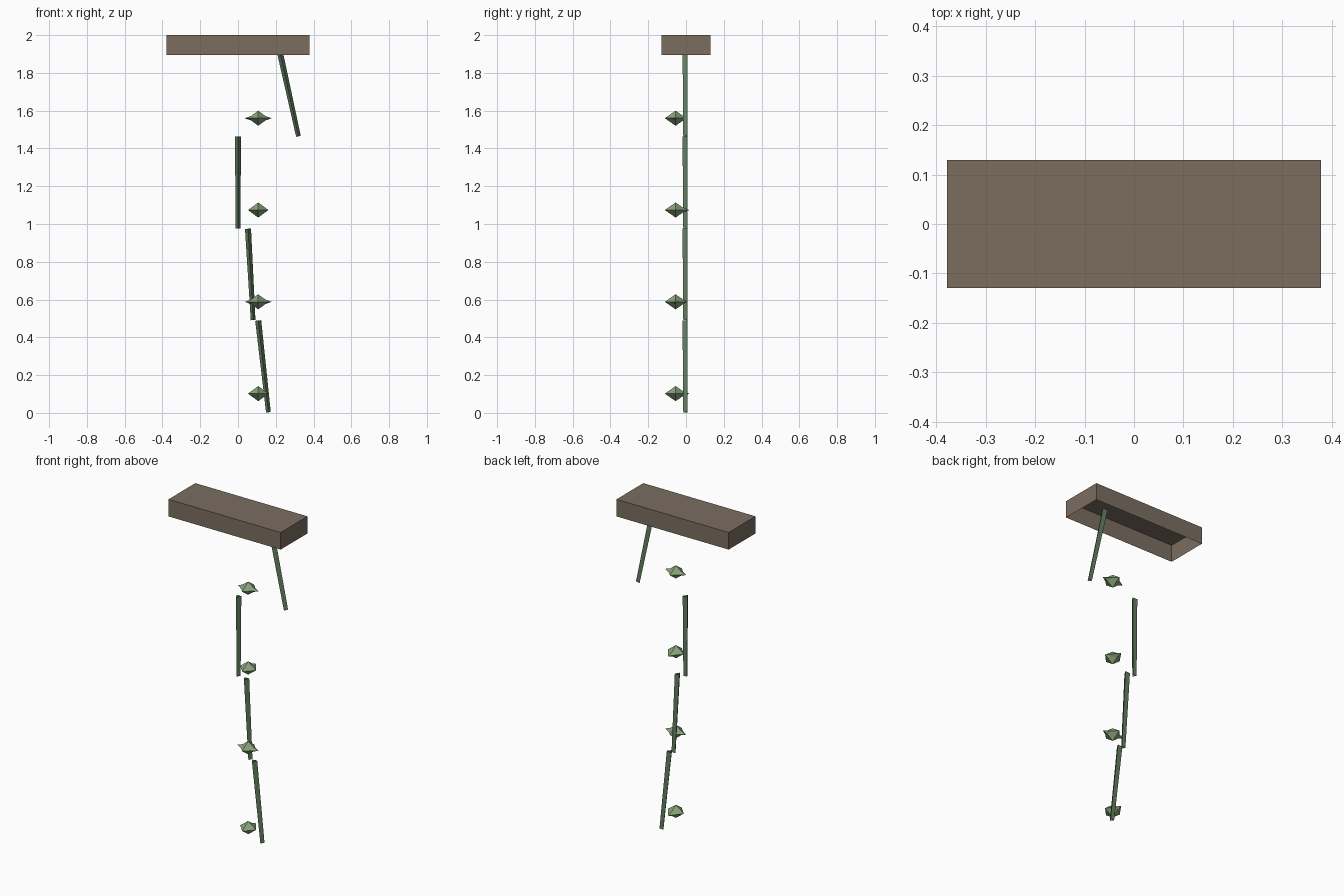
import bpy, bmesh
from math import atan2, pi
from mathutils import Matrix, Vector

if "Cube" in bpy.data.objects:
    bpy.data.objects.remove(bpy.data.objects["Cube"])


def material(name, rgb):
    m = bpy.data.materials.new(name)
    m.diffuse_color = (*rgb, 1)
    m.use_nodes = True
    m.node_tree.nodes["Principled BSDF"].inputs["Base Color"].default_value = m.diffuse_color
    return m


BROWN = material("soil_brown", (0.20, 0.155, 0.118))
STEM = material("stem_green", (0.13, 0.22, 0.12))
LEAF = material("leaf_green", (0.25, 0.37, 0.20))


def finish(name, bm, mat):
    bmesh.ops.recalc_face_normals(bm, faces=bm.faces)
    me = bpy.data.meshes.new(name)
    bm.to_mesh(me)
    bm.free()
    me.materials.append(mat)
    ob = bpy.data.objects.new(name, me)
    bpy.context.collection.objects.link(ob)
    return ob


# Hanging base: a thin box shell, open underneath
bm = bmesh.new()
bmesh.ops.create_cube(bm, size=1, matrix=Matrix.Translation((0, 0, 1.948))
                      @ Matrix.Diagonal((0.756, 0.258, 0.104, 1)))
bottom = [f for f in bm.faces if f.normal.z < -0.5]
bmesh.ops.delete(bm, geom=bottom, context='FACES_ONLY')
finish("base_block", bm, BROWN)


# Vine stems: three-sided open tubes, slightly tapered, one flat edge to the front
def stem(i, top, low):
    a, b = Vector((top[0], 0, top[1])), Vector((low[0], 0, low[1]))
    d = a - b
    bm = bmesh.new()
    bmesh.ops.create_cone(
        bm, segments=3, cap_ends=False, radius1=0.0145, radius2=0.0185, depth=d.length,
        matrix=Matrix.Translation((a + b) / 2) @ Matrix.Rotation(atan2(d.x, d.z), 4, 'Y'))
    # turn so that one corner points to -y
    mid = (a + b) / 2
    far = min(bm.verts, key=lambda v: v.co.y)
    if far.co.y > -0.0165:
        for v in bm.verts:
            v.co.y = -v.co.y
    return finish(f"vine_stem_{i}", bm, STEM)


for i, (t, l) in enumerate([((0.213, 1.95), (0.32, 1.464)), ((0, 1.463), (0, 0.977)),
                            ((0.053, 0.975), (0.080, 0.491)), ((0.107, 0.489), (0.161, 0.003))]):
    stem(i + 1, t, l)


# Leaf tufts: faceted body with a longer, flatter pair of leaf tips
def bipyramid(bm, rx, ry, h, mat):
    m = mat @ Matrix.Diagonal((rx, ry, h, 1))
    pts = [bm.verts.new(m @ Vector(p)) for p in
           [(1, 0, 0), (0, 1, 0), (-1, 0, 0), (0, -1, 0), (0, 0, 1), (0, 0, -1)]]
    for k in range(4):
        bm.faces.new((pts[k], pts[(k + 1) % 4], pts[4]))
        bm.faces.new((pts[(k + 1) % 4], pts[k], pts[5]))


for i, z in enumerate((1.56, 1.074, 0.588, 0.102)):
    bm = bmesh.new()
    place = Matrix.Translation((0.107, -0.055, z))
    along_y = i % 2
    bipyramid(bm, 0.054, 0.057, 0.04, place)
    shift = Matrix.Translation((0, 0.009 * along_y, 0))
    turn = Matrix.Rotation(pi / 2 * along_y, 4, 'Z')
    bipyramid(bm, 0.064 if along_y else 0.071, 0.045, 0.026, place @ shift @ turn)
    finish(f"leaf_tuft_{i + 1}", bm, LEAF)
